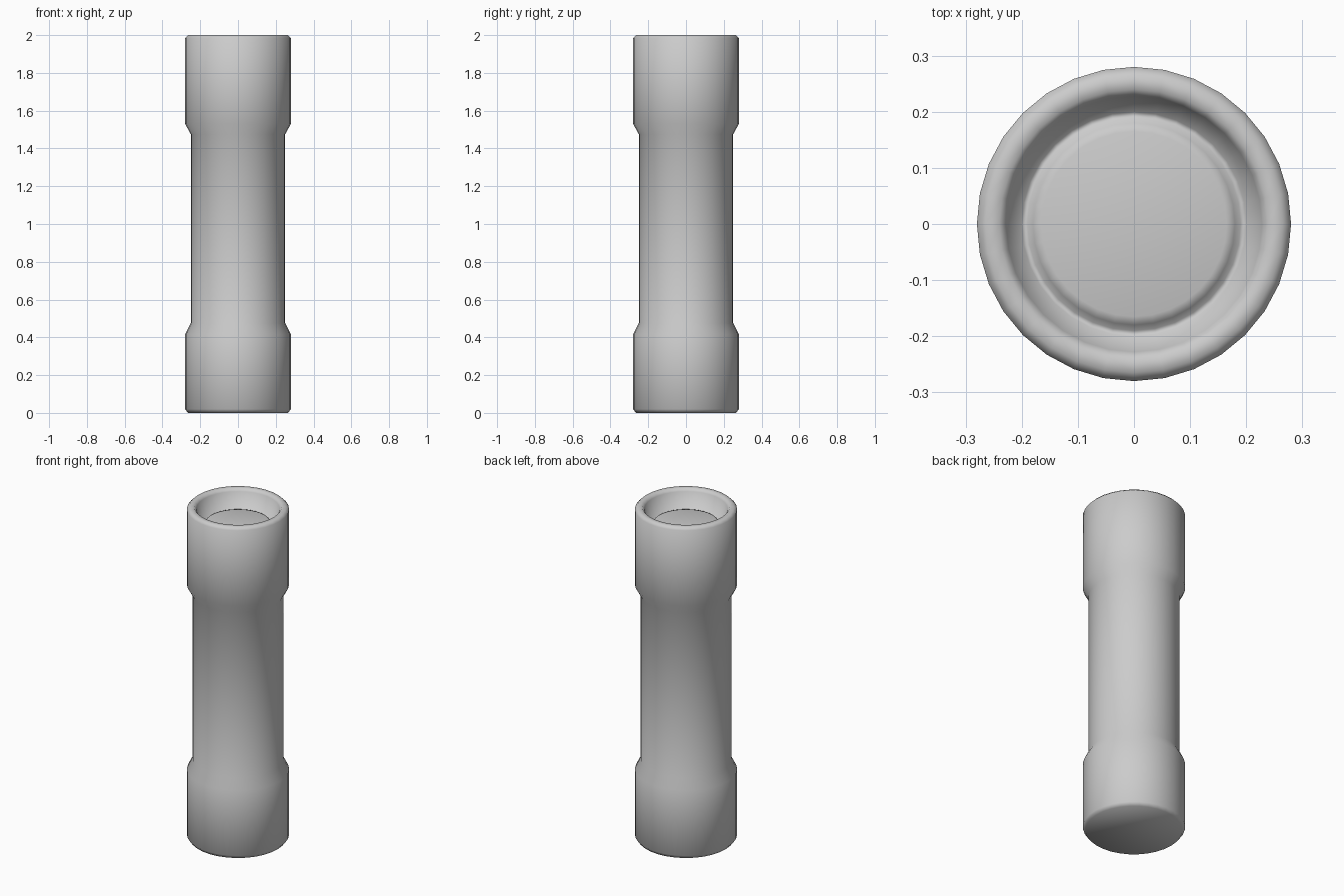
import bpy, bmesh, math

if "Cube" in bpy.data.objects:
    bpy.data.objects.remove(bpy.data.objects["Cube"])

SIDES = 32


def lathe(name, profile):
    """Revolve (radius, height) points about z and close both ends."""
    bm = bmesh.new()
    rings = []
    for r, z in profile:
        rings.append([bm.verts.new((r * math.sin(2 * math.pi * i / SIDES),
                                    r * math.cos(2 * math.pi * i / SIDES), z))
                      for i in range(SIDES)])
    for a, b in zip(rings, rings[1:]):
        for i in range(SIDES):
            j = (i + 1) % SIDES
            bm.faces.new((a[i], a[j], b[j], b[i]))
    bm.faces.new(rings[0])
    bm.faces.new(rings[-1])
    bmesh.ops.recalc_face_normals(bm, faces=bm.faces)
    for f in bm.faces:
        f.smooth = True
    mesh = bpy.data.meshes.new(name)
    bm.to_mesh(mesh)
    bm.free()
    obj = bpy.data.objects.new(name, mesh)
    bpy.context.collection.objects.link(obj)
    return obj


# Tube body with flared end collars, rounded rim and recessed end plate
lathe("flared_tube", [
    (0.265, 0.0), (0.28, 0.02),            # bottom edge
    (0.28, 0.415), (0.25, 0.475),          # lower collar
    (0.25, 1.475), (0.28, 1.53),           # grip and upper collar
    (0.28, 1.985), (0.265, 2.0),           # rim outside
    (0.24, 2.0), (0.228, 1.985),           # rim inside
    (0.20, 1.88), (0.19, 1.88),            # recess wall and groove
    (0.18, 1.90), (0.165, 1.905),          # raised end plate
])
